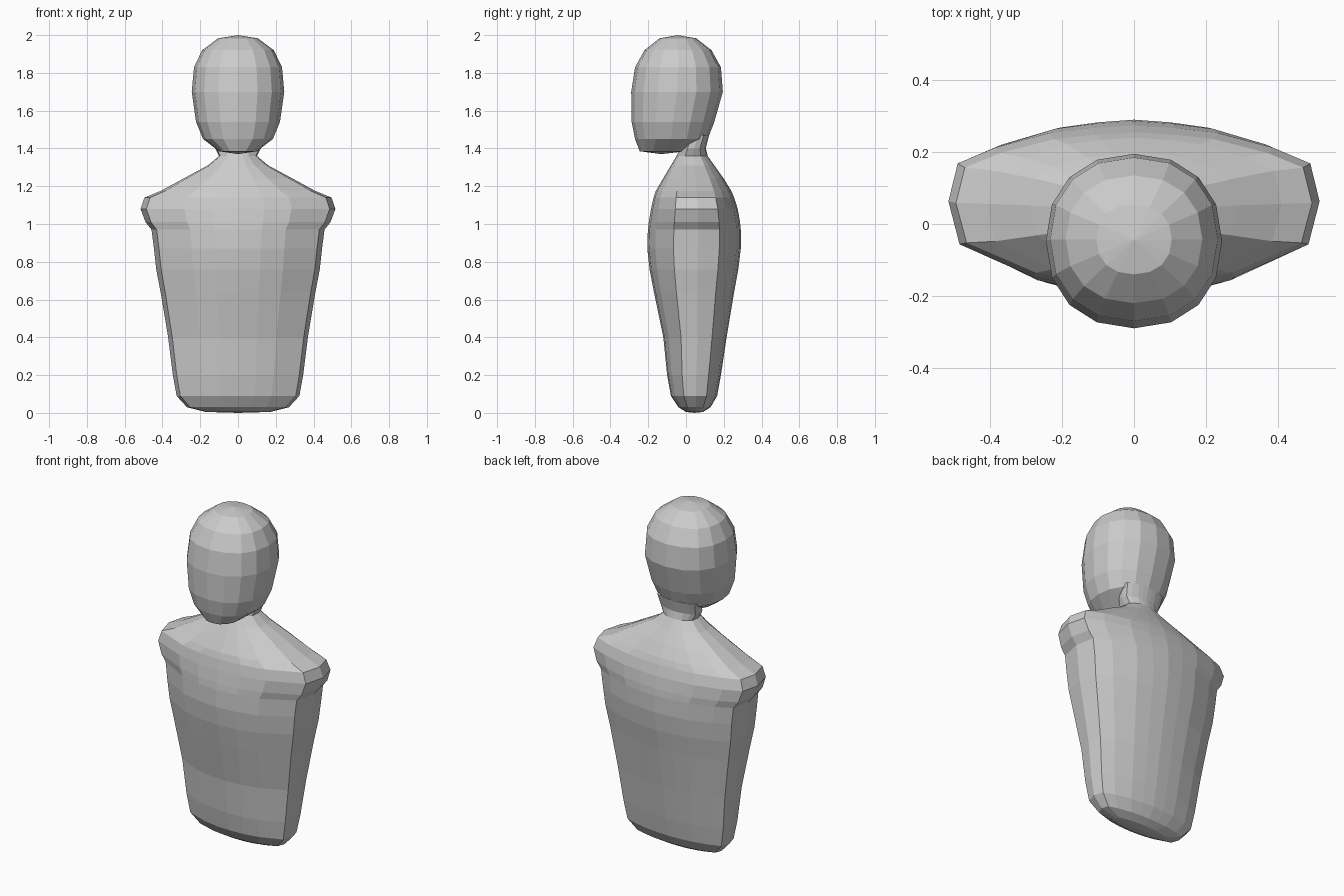
import bpy, bmesh
from math import sin, cos, pi


def loft(name, template, rings, ends):
    """Skin a closed outline through rings of (z, half width, front y, back y)."""
    bm = bmesh.new()
    rows = []
    for z, hw, yf, yb in rings:
        mid, half = (yf + yb) / 2, (yb - yf) / 2
        rows.append([bm.verts.new((u * hw, mid + v * half, z)) for u, v in template])
    n = len(template)
    for a, b in zip(rows, rows[1:]):
        for i in range(n):
            j = (i + 1) % n
            bm.faces.new((a[i], a[j], b[j], b[i]))
    for row, tip in ((rows[0], ends[0]), (rows[-1], ends[1])):
        c = bm.verts.new(tip)
        for i in range(n):
            bm.faces.new((row[i], row[(i + 1) % n], c))
    bmesh.ops.recalc_face_normals(bm, faces=bm.faces)
    mesh = bpy.data.meshes.new(name)
    bm.to_mesh(mesh)
    bm.free()
    obj = bpy.data.objects.new(name, mesh)
    bpy.context.collection.objects.link(obj)
    return obj


# Torso outline: flat front and back with a narrow faceted side panel
right = [(0, -1), (0.27, -0.96), (0.55, -0.83), (0.94, -0.44), (1, 0.08),
         (0.95, 0.54), (0.75, 0.73), (0.45, 0.91), (0.22, 0.97), (0, 1)]
outline = right + [(-u, v) for u, v in right[-2:0:-1]]

# Torso, shoulder bulges and neck
loft("torso", outline, [
    (0.005, 0.17, 0.00, 0.09),
    (0.03, 0.27, -0.04, 0.13),
    (0.09, 0.325, -0.08, 0.165),
    (0.20, 0.345, -0.10, 0.185),
    (0.40, 0.37, -0.12, 0.215),
    (0.64, 0.41, -0.17, 0.255),
    (0.76, 0.433, -0.193, 0.277),
    (0.87, 0.445, -0.205, 0.29),
    (0.97, 0.458, -0.202, 0.29),
    (1.01, 0.49, -0.197, 0.286),
    (1.08, 0.516, -0.185, 0.274),
    (1.14, 0.495, -0.172, 0.255),
    (1.175, 0.41, -0.16, 0.24),
    (1.24, 0.29, -0.122, 0.20),
    (1.31, 0.16, -0.08, 0.15),
    (1.36, 0.10, -0.05, 0.115),
    (1.40, 0.12, -0.03, 0.105),
    (1.47, 0.13, 0.00, 0.122),
], [(0, 0.045, 0), (0, 0.05, 1.5)])

# Head: rounded sixteen-sided outline
sign = lambda t: (t > 1e-6) - (t < -1e-6)
soft = lambda t: sign(t) * abs(t) ** 0.9
circle = [(soft(sin(i * pi / 8)), -soft(cos(i * pi / 8))) for i in range(16)]
loft("head", circle, [
    (1.385, 0.10, -0.245, 0.00),
    (1.45, 0.185, -0.27, 0.115),
    (1.54, 0.222, -0.288, 0.15),
    (1.70, 0.245, -0.29, 0.195),
    (1.83, 0.233, -0.27, 0.185),
    (1.92, 0.19, -0.22, 0.135),
    (1.983, 0.105, -0.14, 0.055),
], [(0, -0.13, 1.37), (0, -0.045, 2.0)])
